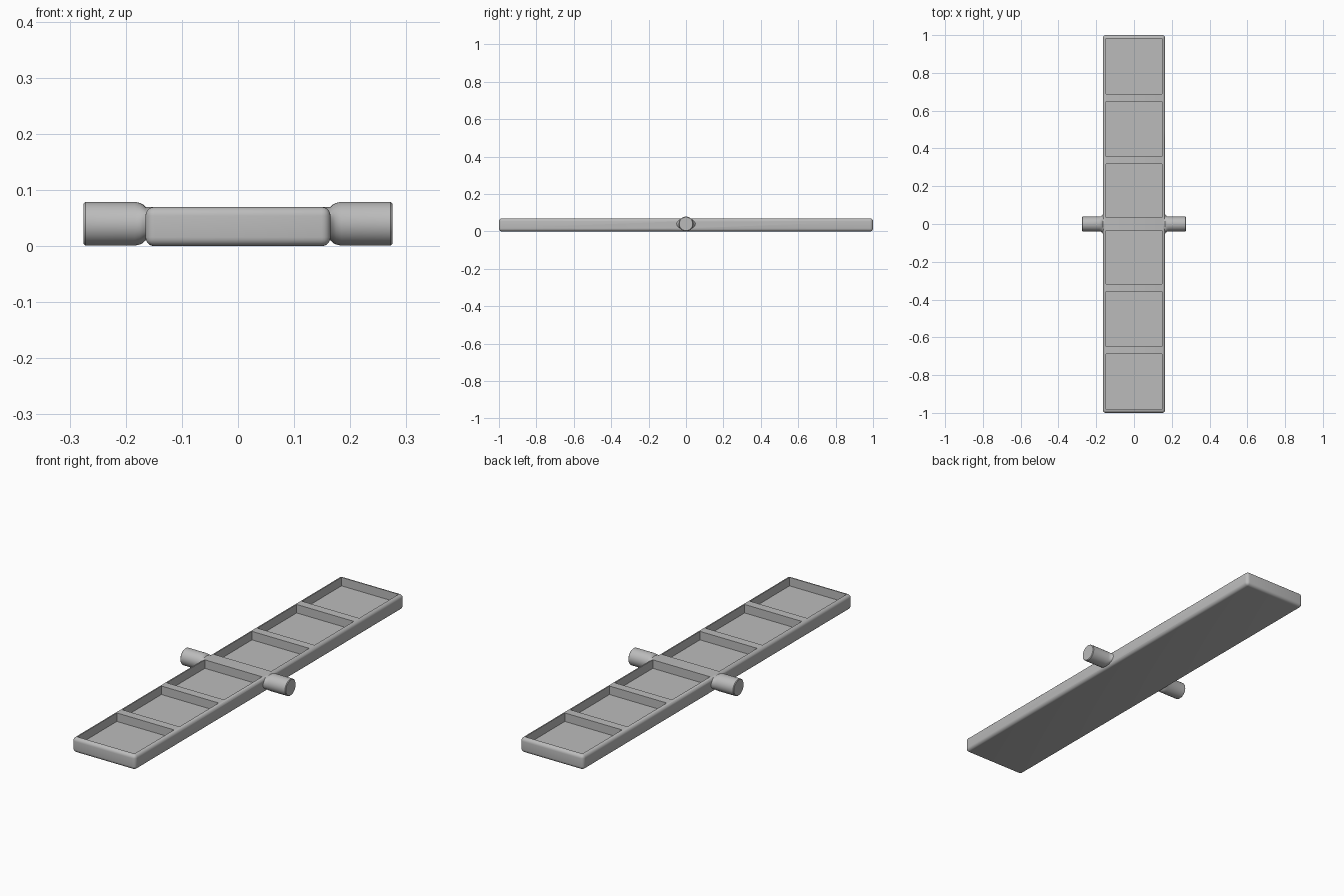
import bpy
import bmesh
from math import cos, sin, tau, radians

cube = bpy.data.objects.get("Cube")
if cube:
    bpy.data.objects.remove(cube)

grey = bpy.data.materials.new("plain_grey")
grey.use_nodes = True
colour = (0.5, 0.5, 0.5, 1)
grey.diffuse_color = colour
grey.node_tree.nodes["Principled BSDF"].inputs["Base Color"].default_value = colour


def add_object(name, bm):
    bmesh.ops.recalc_face_normals(bm, faces=bm.faces)
    mesh = bpy.data.meshes.new(name)
    bm.to_mesh(mesh)
    bm.free()
    mesh.materials.append(grey)
    obj = bpy.data.objects.new(name, mesh)
    bpy.context.collection.objects.link(obj)
    return obj


def add_box(bm, low, high):
    verts = bmesh.ops.create_cube(bm, size=1)["verts"]
    for v in verts:
        for i in range(3):
            v.co[i] = low[i] if v.co[i] < 0 else high[i]
    return verts


def boolean(target, other, operation):
    mod = target.modifiers.new(operation.lower(), "BOOLEAN")
    mod.operation = operation
    mod.object = other
    mod.solver = "EXACT"
    bpy.context.view_layer.objects.active = target
    bpy.ops.object.modifier_apply(modifier=mod.name)
    bpy.data.objects.remove(other)


# Long plank with rounded edges
bm = bmesh.new()
add_box(bm, (-0.165, -1, 0), (0.165, 1, 0.07))
bmesh.ops.bevel(bm, geom=bm.edges[:], offset=0.016, segments=5,
                profile=0.5, affect="EDGES")
plank = add_object("ribbed_plank", bm)

# Side pegs, flattened and flared where they blend into the plank
RINGS = [(0.13, 0.05, 0.029), (0.165, 0.05, 0.03), (0.169, 0.045, 0.034),
         (0.175, 0.041, 0.037), (0.184, 0.039, 0.039),
         (0.272, 0.039, 0.039), (0.275, 0.036, 0.036)]
SIDES = 40
for side in (-1, 1):
    bm = bmesh.new()
    loops = []
    for x, ry, rz in RINGS:
        loops.append([bm.verts.new((side * x, ry * cos(tau * i / SIDES),
                                    0.04 + rz * sin(tau * i / SIDES)))
                      for i in range(SIDES)])
    for a, b in zip(loops, loops[1:]):
        for i in range(SIDES):
            j = (i + 1) % SIDES
            bm.faces.new((a[i], a[j], b[j], b[i]))
    bm.faces.new(loops[0])
    bm.faces.new(loops[-1])
    boolean(plank, add_object("side_peg", bm), "UNION")

# Six recessed trays in the top, leaving cross ribs between them
bm = bmesh.new()
for side in (-1, 1):
    for near, far in ((0.034, 0.317), (0.357, 0.649), (0.689, 0.983)):
        y = sorted((side * near, side * far))
        add_box(bm, (-0.149, y[0], 0.03), (0.149, y[1], 0.12))
boolean(plank, add_object("tray_cutter", bm), "DIFFERENCE")

bpy.ops.object.select_all(action="DESELECT")
plank.select_set(True)
bpy.context.view_layer.objects.active = plank
bpy.ops.object.shade_smooth_by_angle(angle=radians(35))
